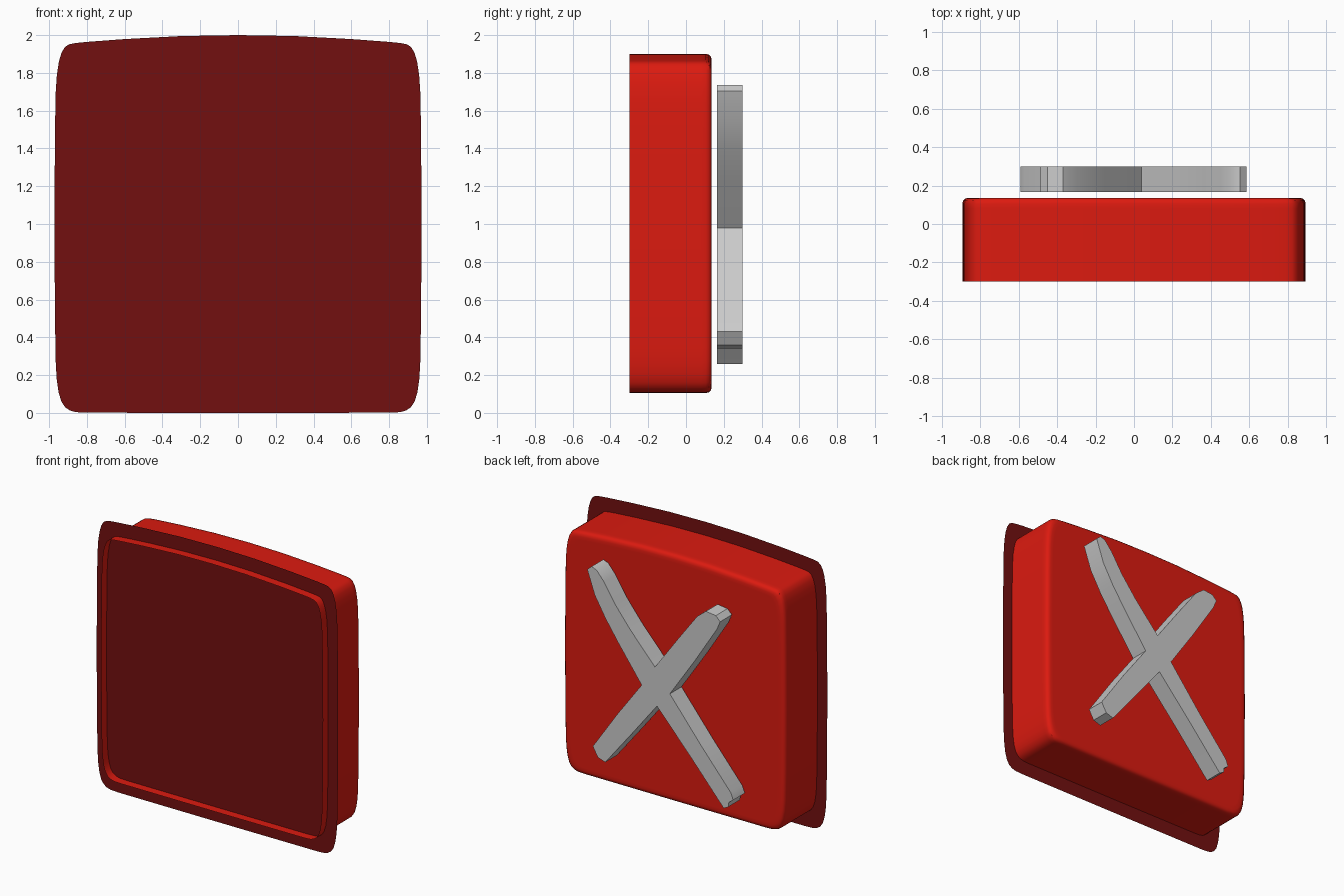
import bpy, bmesh, math

if "Cube" in bpy.data.objects:
    bpy.data.objects.remove(bpy.data.objects["Cube"])


def material(name, color):
    m = bpy.data.materials.new(name)
    m.diffuse_color = color
    m.use_nodes = True
    m.node_tree.nodes["Principled BSDF"].inputs["Base Color"].default_value = m.diffuse_color
    return m


def mesh_object(name, bm, mat=None, smooth=35):
    bmesh.ops.recalc_face_normals(bm, faces=bm.faces)
    me = bpy.data.meshes.new(name)
    bm.to_mesh(me)
    bm.free()
    ob = bpy.data.objects.new(name, me)
    bpy.context.collection.objects.link(ob)
    if mat:
        me.materials.append(mat)
    bpy.ops.object.select_all(action='DESELECT')
    ob.select_set(True)
    bpy.context.view_layer.objects.active = ob
    bpy.ops.object.shade_smooth_by_angle(angle=math.radians(smooth))
    return ob


def loft(name, rings, mat=None, cap_first=False, cap_last=True):
    """Join matching rings of 3D points into a skin, with optional end caps."""
    bm = bmesh.new()
    loops = [[bm.verts.new(p) for p in ring] for ring in rings]
    for a, b in zip(loops, loops[1:]):
        for i in range(len(a)):
            j = (i + 1) % len(a)
            bm.faces.new((a[i], a[j], b[j], b[i]))
    if cap_first:
        bm.faces.new(loops[0])
    if cap_last:
        bm.faces.new(loops[-1])
    return mesh_object(name, bm, mat)


dark_red = material("dark_red", (0.171, 0.005, 0.005, 1))
red = material("red", (0.715, 0.0105, 0.005, 1))

# Right half of the softly bulging, domed outline (x, z), mirrored to a full loop
half = [(0, 0), (0.80, 0.001), (0.86, 0.004), (0.89, 0.013), (0.915, 0.03),
        (0.935, 0.06), (0.95, 0.11), (0.96, 0.18), (0.965, 0.27),
        (0.969, 0.5), (0.972, 1.0), (0.969, 1.5), (0.965, 1.7),
        (0.959, 1.79), (0.948, 1.86), (0.935, 1.905), (0.917, 1.936),
        (0.895, 1.951), (0.86, 1.958), (0.80, 1.964), (0.6, 1.979),
        (0.3, 1.995), (0, 2.0)]
outline = half + [(-x, z) for x, z in half[-2:0:-1]]


def ring(y, sx=1.0, sz=1.0):
    return [(x * sx, y, 1.003 + (z - 1.0) * sz) for x, z in outline]


# Flat front flange sheet
loft("front_plate", [[(x, -0.237, z) for x, z in outline]], dark_red)

# Deep shell, open at the front, with a rounded back edge and flat back
SX, SZ = 0.918, 0.898
steps = [(-0.30, 1), (0.08, 1), (0.105, 1), (0.122, 0.995), (0.132, 0.983),
         (0.136, 0.965), (0.136, 0.94)]
loft("body_shell", [ring(y, SX * s, SZ * s) for y, s in steps], red)

# Uneven cross floating just behind the shell
cross = [(0.04, 1.14), (0.24, 1.36), (0.36, 1.51), (0.45, 1.65), (0.51, 1.72),
         (0.55, 1.735), (0.585, 1.705), (0.525, 1.535), (0.44, 1.39),
         (0.335, 1.237), (0.147, 0.98),
         (0.34, 0.72), (0.54, 0.43), (0.50, 0.36), (0.44, 0.34),
         (0.23, 0.60), (0.024, 0.86),
         (-0.25, 0.56), (-0.514, 0.26), (-0.55, 0.28), (-0.555, 0.315),
         (-0.59, 0.34), (-0.57, 0.39), (-0.33, 0.67), (-0.08, 0.977),
         (-0.28, 1.27), (-0.46, 1.55), (-0.485, 1.61), (-0.45, 1.645),
         (-0.37, 1.655), (-0.30, 1.60), (-0.15, 1.40)]
loft("back_cross", [[(x, y, z) for x, z in cross] for y in (0.165, 0.30)],
     cap_first=True)
